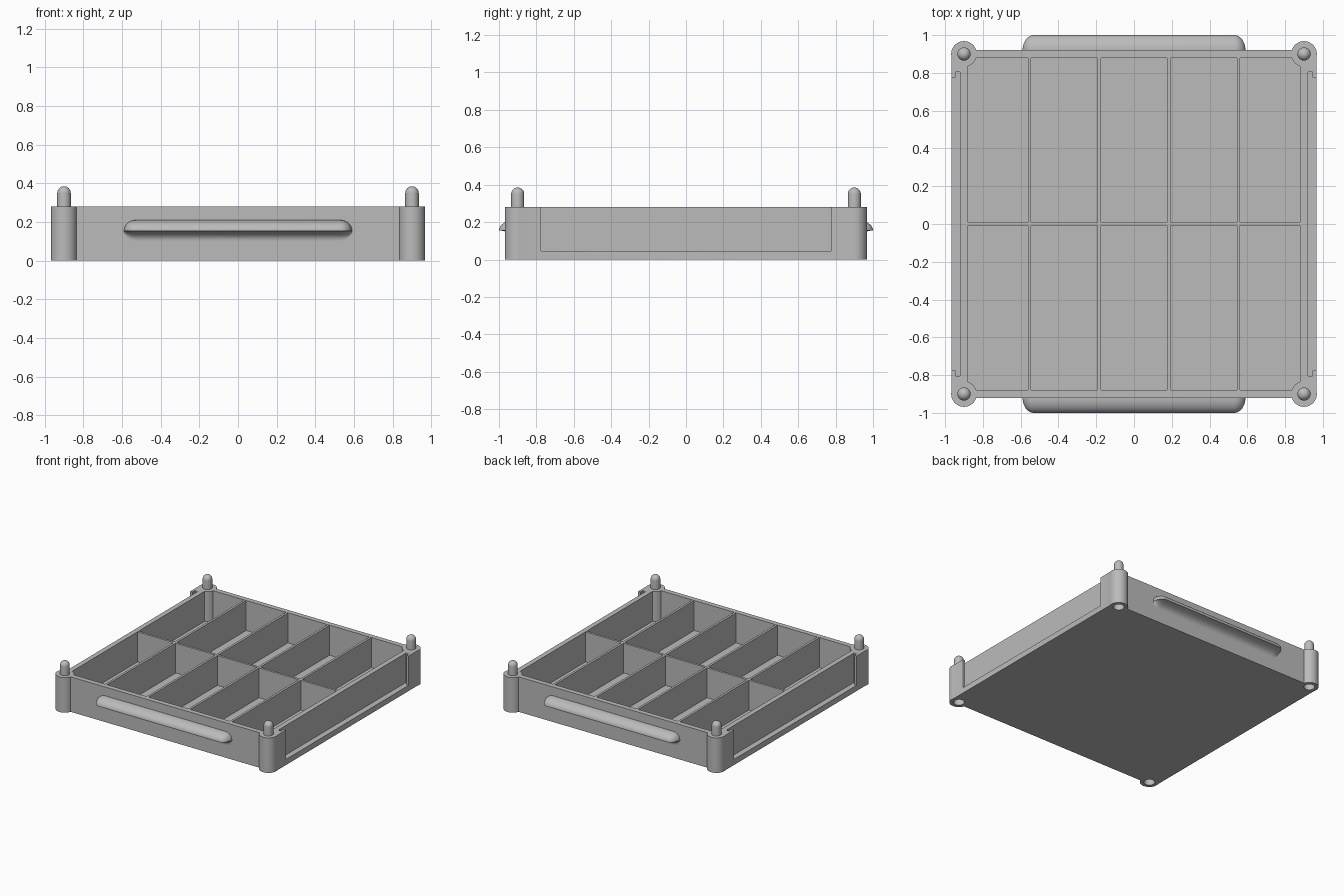
import bpy, bmesh, math

if "Cube" in bpy.data.objects:
    bpy.data.objects.remove(bpy.data.objects["Cube"], do_unlink=True)

GREY = (0.5, 0.5, 0.5, 1)
grey = bpy.data.materials.new("plain grey")
grey.use_nodes = True
grey.diffuse_color = GREY
grey.node_tree.nodes["Principled BSDF"].inputs["Base Color"].default_value = GREY

TOP = 0.28      # rim height
FLOOR = 0.04    # floor thickness
POST = 0.9      # post centre offset
CORNERS = [(sx, sy) for sx in (-1, 1) for sy in (-1, 1)]


def add_object(name, bm):
    bmesh.ops.recalc_face_normals(bm, faces=bm.faces)
    mesh = bpy.data.meshes.new(name)
    bm.to_mesh(mesh)
    bm.free()
    mesh.materials.append(grey)
    obj = bpy.data.objects.new(name, mesh)
    bpy.context.collection.objects.link(obj)
    return obj


def box(name, low, high):
    bm = bmesh.new()
    bmesh.ops.create_cube(bm, size=1)
    for v in bm.verts:
        v.co = [(a + b) / 2 + c * (b - a) for a, b, c in zip(low, high, v.co)]
    return add_object(name, bm)


def lathe(name, profile, x, y, steps=40):
    """Closed solid turned around a vertical axis from (radius, z) points."""
    bm = bmesh.new()
    verts = [bm.verts.new((r, 0, z)) for r, z in profile]
    edges = [bm.edges.new(pair) for pair in zip(verts, verts[1:])]
    bmesh.ops.spin(bm, geom=verts + edges, cent=(0, 0, 0), axis=(0, 0, 1),
                   angle=math.tau, steps=steps)
    bmesh.ops.remove_doubles(bm, verts=bm.verts, dist=0.0001)
    bmesh.ops.translate(bm, verts=bm.verts, vec=(x, y, 0))
    return add_object(name, bm)


def cylinder(name, radius, low, high, x, y):
    return lathe(name, [(0, low), (radius, low), (radius, high), (0, high)], x, y)


def select(obj):
    bpy.ops.object.select_all(action='DESELECT')
    obj.select_set(True)
    bpy.context.view_layer.objects.active = obj


def combine(target, tool, operation):
    tool.hide_render = True
    mod = target.modifiers.new("boolean", 'BOOLEAN')
    mod.operation, mod.object, mod.solver = operation, tool, 'EXACT'
    select(target)
    bpy.ops.object.modifier_apply(modifier=mod.name)
    bpy.data.objects.remove(tool, do_unlink=True)


def smooth(obj):
    select(obj)
    bpy.ops.object.shade_smooth_by_angle(angle=math.radians(35))


# Tray body with hollow interior
tray = box("tray", (-0.965, -0.92, 0), (0.965, 0.92, TOP))
combine(tray, box("cavity", (-0.88, -0.88, FLOOR), (0.88, 0.88, 1)), 'DIFFERENCE')

# Corner posts, with sockets underneath
for sx, sy in CORNERS:
    combine(tray, cylinder("post", 0.068, 0, TOP, sx * POST, sy * POST), 'UNION')
for sx, sy in CORNERS:
    combine(tray, cylinder("socket", 0.04, -0.1, 0.12, sx * POST, sy * POST), 'DIFFERENCE')

# Label slots with open windows on both sides
for s in (-1, 1):
    for name, near, far, half in (("slot", 0.92, 0.945, 0.805), ("window", 0.935, 1.1, 0.775)):
        a, b = sorted((s * near, s * far))
        combine(tray, box(name, (a, -half, 0.045), (b, half, 1)), 'DIFFERENCE')
smooth(tray)

# Compartment dividers
for i, x in enumerate((-0.553, -0.184, 0.184, 0.553)):
    box(f"cross_divider_{i + 1}", (x - 0.009, -0.885, 0.03), (x + 0.009, 0.885, TOP - 0.001))
box("long_divider", (-0.885, -0.009, 0.03), (0.885, 0.009, TOP - 0.002))

# Stacking pins with domed tops
R = 0.035
dome = [(R * math.cos(a), 0.35 + R * math.sin(a))
        for a in (math.pi / 2 * k / 8 for k in range(9))]
for sx, sy in CORNERS:
    side = ("front" if sy < 0 else "back") + ("_left" if sx > 0 else "_right")
    smooth(lathe(side + "_pin", [(0, TOP - 0.02), (R, TOP - 0.02)] + dome[:-1] + [(0, 0.385)],
                 sx * POST, sy * POST))


# Grip: rounded on top, scooped underneath, ends rounded off
def grip(name, s):
    out, up, down, mid, half = 0.08, 0.055, 0.05, 0.155, 0.59
    angles = [math.pi / 2 * k / 10 for k in range(11)]
    profile = [(out * math.sin(a), up * math.cos(a)) for a in angles]
    profile += [(out * (1 - math.sin(a)), -down * (1 - math.cos(a))) for a in angles[1:]]
    profile += [(-0.01, -down), (-0.01, up)]
    stations = []
    for a in angles:
        stations.append((-half + 0.06 * (1 - math.cos(a)), max(math.sin(a), 0.01)))
    stations += [(-x, scale) for x, scale in reversed(stations)]
    bm = bmesh.new()
    rings = [[bm.verts.new((x, s * (0.92 + y * k), mid + z * k)) for y, z in profile]
             for x, k in stations]
    n = len(profile)
    for r, q in zip(rings, rings[1:]):
        for j in range(n):
            bm.faces.new((r[j], r[(j + 1) % n], q[(j + 1) % n], q[j]))
    bm.faces.new(rings[0])
    bm.faces.new(rings[-1])
    smooth(add_object(name, bm))


grip("front_grip", -1)
grip("back_grip", 1)
